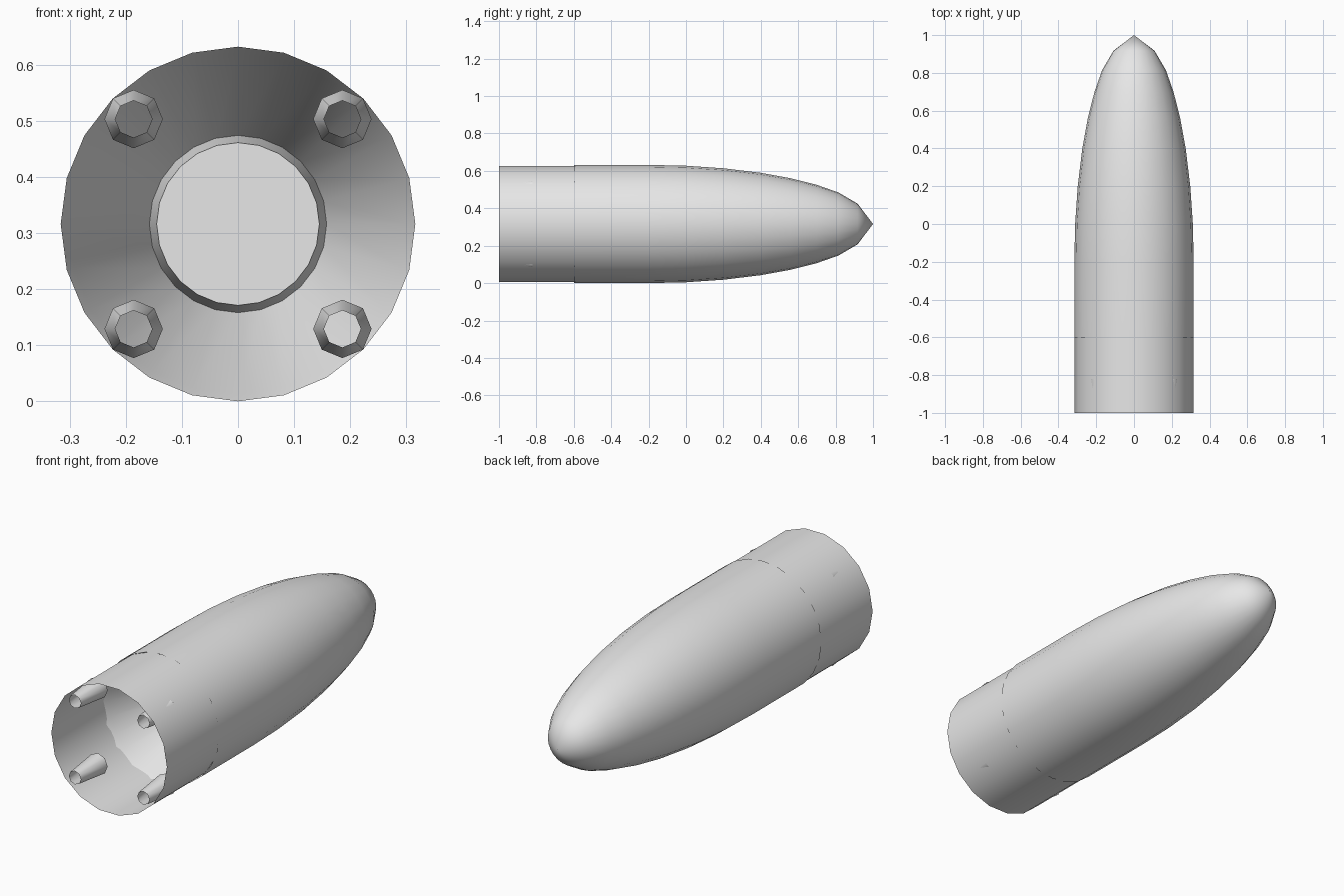
import bpy, bmesh, math

if "Cube" in bpy.data.objects:
    bpy.data.objects.remove(bpy.data.objects["Cube"])

CZ = 0.316  # height of the long axis

grey = bpy.data.materials.new("plain_grey")
grey.diffuse_color = (0.8, 0.8, 0.8, 1)
grey.use_nodes = True
grey.node_tree.nodes["Principled BSDF"].inputs["Base Color"].default_value = grey.diffuse_color


def lathe(name, profile, sides, cx=0.0, cz=CZ, phase=0.0, sharp=40):
    """Spin (radius, y) points round an axis parallel to y."""
    bm = bmesh.new()
    rings = []
    for r, y in profile:
        if r == 0:
            rings.append([bm.verts.new((cx, y, cz))])
            continue
        ring = []
        for i in range(sides):
            a = phase + 2 * math.pi * i / sides
            ring.append(bm.verts.new((cx + r * math.cos(a), y, cz + r * math.sin(a))))
        rings.append(ring)
    for a, b in zip(rings, rings[1:]):
        for i in range(sides):
            j = (i + 1) % sides
            if len(a) == 1:
                bm.faces.new((a[0], b[j], b[i]))
            elif len(b) == 1:
                bm.faces.new((a[i], a[j], b[0]))
            else:
                bm.faces.new((a[i], a[j], b[j], b[i]))
    bmesh.ops.recalc_face_normals(bm, faces=bm.faces[:])
    me = bpy.data.meshes.new(name)
    bm.to_mesh(me)
    bm.free()
    me.materials.append(grey)
    ob = bpy.data.objects.new(name, me)
    bpy.context.collection.objects.link(ob)
    bpy.ops.object.select_all(action='DESELECT')
    ob.select_set(True)
    bpy.context.view_layer.objects.active = ob
    bpy.ops.object.shade_smooth_by_angle(angle=math.radians(sharp))
    return ob


# Hull: pointed nose, elliptical taper, straight barrel, conical recess with plug
nose = [(0, 1.0), (0.109, 0.917)]
for y in (0.815, 0.7, 0.56, 0.4, 0.2, 0.0, -0.2):
    nose.append((CZ * math.sqrt(1 - ((y + 0.2) / 1.2) ** 2), y))
recess = [(CZ, -0.6), (0.303, -0.57), (0.158, -0.2), (0.145, -0.3), (0, -0.3)]
lathe("hull", nose + recess, 24)

# Rear skirt: open thin tube
lathe("rear_skirt", [(0.314, -0.59), (0.314, -1.0)], 18)

# Four small open thrusters inside the skirt
for sx in (-1, 1):
    for sz in (-1, 1):
        lathe("thruster", [(0.052, -0.82), (0.033, -1.0)], 8,
              cx=sx * 0.186, cz=CZ + sz * 0.187, sharp=60)
